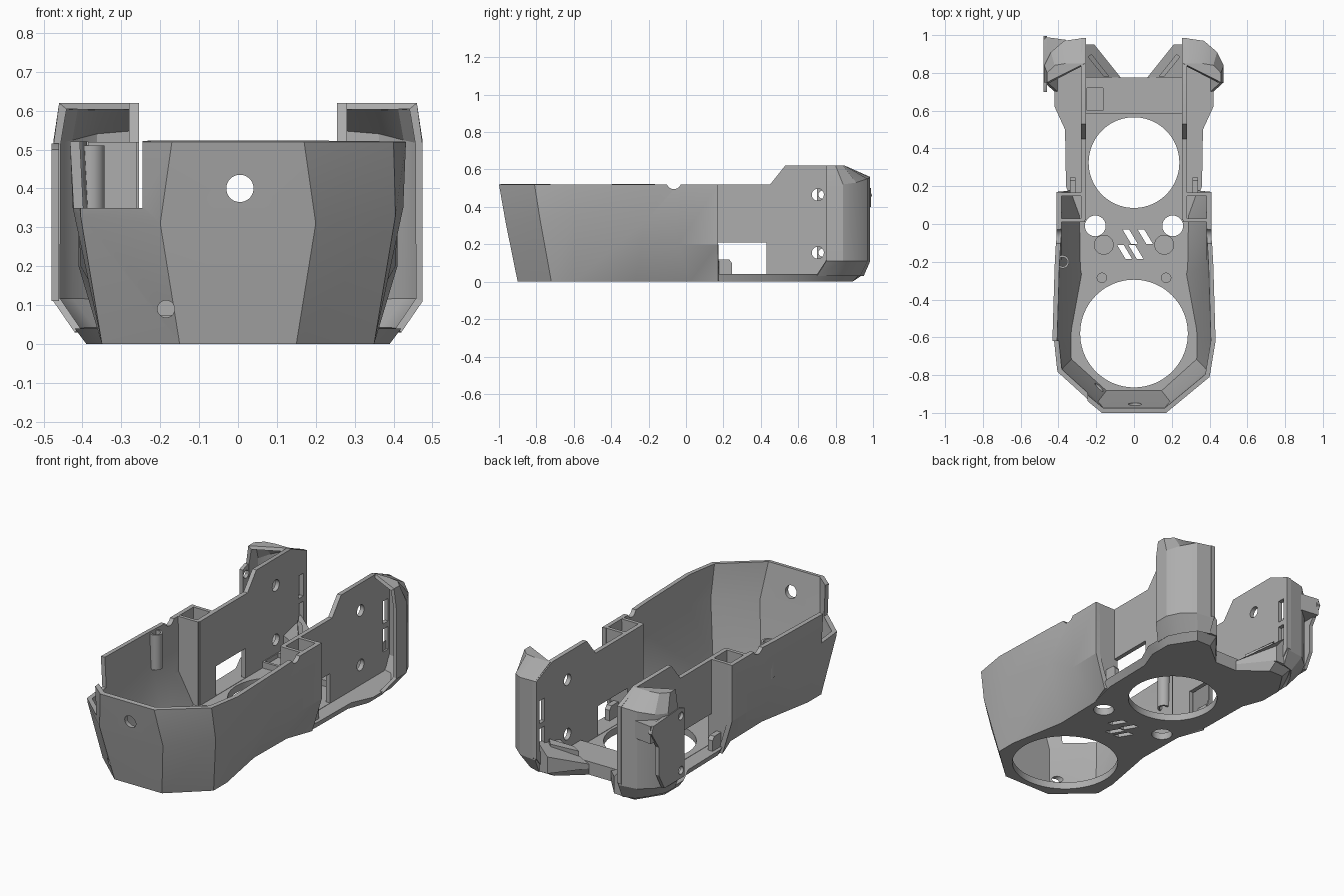
import bpy, bmesh, math
from mathutils import Matrix, Vector

cube = bpy.data.objects.get("Cube")
if cube:
    bpy.data.objects.remove(cube, do_unlink=True)

grey = bpy.data.materials.new("plain_grey")
grey.use_nodes = True
COLOUR = (0.42, 0.42, 0.42, 1)
grey.diffuse_color = COLOUR
grey.node_tree.nodes["Principled BSDF"].inputs["Base Color"].default_value = COLOUR


def finish(name, bm, side=1, solve=True):
    """Turn a bmesh into an object, mirrored in x when side is -1."""
    if solve:
        bmesh.ops.recalc_face_normals(bm, faces=bm.faces)
    if side < 0:
        bmesh.ops.scale(bm, vec=(-1, 1, 1), verts=bm.verts)
        bmesh.ops.reverse_faces(bm, faces=bm.faces)
    mesh = bpy.data.meshes.new(name)
    bm.to_mesh(mesh)
    bm.free()
    mesh.materials.append(grey)
    ob = bpy.data.objects.new(name, mesh)
    bpy.context.collection.objects.link(ob)
    return ob


def loft(name, rings, closed=True, side=1, cap_top=False, facets=False):
    """Skin matching rings; facets splits each quad symmetrically into triangles."""
    bm = bmesh.new()
    rows = [[bm.verts.new(p) for p in ring] for ring in rings]
    n = len(rows[0])
    for a, b in zip(rows, rows[1:]):
        for i in range(n if closed else n - 1):
            j = (i + 1) % n
            if not facets:
                bm.faces.new((a[i], a[j], b[j], b[i]))
            elif i < n // 2:
                bm.faces.new((a[i], a[j], b[i]))
                bm.faces.new((a[j], b[j], b[i]))
            else:
                bm.faces.new((a[i], a[j], b[j]))
                bm.faces.new((a[i], b[j], b[i]))
    if closed:
        bm.faces.new(rows[0][::-1])
    if closed or cap_top:
        bm.faces.new(rows[-1])
    return finish(name, bm, side, closed)


def ring(points, z):
    return [(x, y, z) for x, y in points]


def prism(name, points, z0, z1, side=1):
    return loft(name, [ring(points, z0), ring(points, z1)], side=side)


def side_plate(name, profile, x0, x1, side=1):
    """Extrude a y-z profile across x."""
    return loft(name, [[(x, y, z) for y, z in profile] for x in (x0, x1)], side=side)


def cross_plate(name, profile, y0, y1, side=1):
    """Extrude an x-z profile across y."""
    return loft(name, [[(x, y, z) for x, z in profile] for y in (y0, y1)], side=side)


def box(name, x0, x1, y0, y1, z0, z1, side=1):
    return prism(name, [(x0, y0), (x1, y0), (x1, y1), (x0, y1)], z0, z1, side)


def rod(name, centre, radius, depth, axis="Z", n=48):
    bm = bmesh.new()
    turn = {"X": Matrix.Rotation(math.pi / 2, 4, "Y"),
            "Y": Matrix.Rotation(math.pi / 2, 4, "X"), "Z": Matrix()}[axis]
    bmesh.ops.create_cone(bm, cap_ends=True, segments=n, radius1=radius, radius2=radius,
                          depth=depth, matrix=Matrix.Translation(Vector(centre)) @ turn)
    return finish(name, bm)


def apply(ob, mod):
    bpy.context.view_layer.objects.active = ob
    bpy.ops.object.modifier_apply(modifier=mod.name)


def cut(ob, *cutters):
    for c in cutters:
        mod = ob.modifiers.new("cut", "BOOLEAN")
        mod.operation, mod.solver, mod.object = "DIFFERENCE", "EXACT", c
        apply(ob, mod)
        bpy.data.objects.remove(c, do_unlink=True)


def thicken(ob, t):
    mod = ob.modifiers.new("wall", "SOLIDIFY")
    mod.thickness, mod.offset, mod.use_even_offset = t, -1, True
    apply(ob, mod)


def both(half):
    """Complete a right half outline, running front to back, on the left."""
    return [(-p[0], *p[1:]) for p in reversed(half)] + half


# Floor, with a flared rear skirt
front = [(.15, -.9), (.35, -.72), (.35, -.6), (.29, -.27), (.295, .02)]
low = front + [(.34, .2), (.345, .5), (.39, .62), (.39, .75), (.30, .89), (.21, .89), (.07, .775)]
high = front + [(.36, .2), (.365, .5), (.42, .62), (.42, .75), (.33, .93), (.21, .95), (.07, .775)]
floor = loft("floor", [ring(both(low), 0), ring(both(high), .04)])
cut(floor, rod("cut", (0, -.58, 0), .285, 1, n=80), rod("cut", (0, .325, 0), .24, 1, n=80))
for s in (-1, 1):
    cut(floor, rod("cut", (s * .205, -.01, 0), .055, 1), rod("cut", (s * .16, -.11, .05), .05, .04),
        rod("cut", (s * .17, -.285, .05), .025, .04))
# Slanted vents
for x, y in ((-.06, -.03), (.02, -.03), (-.09, -.11), (-.03, -.11)):
    cut(floor, prism("cut", [(x, y), (x + .035, y), (x + .08, y - .075), (x + .045, y - .075)], -.1, .2))

# Faceted front bowl
mid = [(.2, -.963, .31), (.405, -.78, .33), (.425, -.6, .35), (.41, -.22, .32),
       (.405, -.04, .2), (.41, .17, .2)]
rim = [(.17, -1), (.40, -.81), (.432, -.62), (.42, -.22), (.41, -.04), (.41, .17)]
bowl = loft("front_bowl", [ring(both(front + [(.35, .17)]), 0), both(mid), ring(both(rim), .52)],
            False, facets=True)
thicken(bowl, .025)
cut(bowl, rod("cut", (.005, -.98, .4), .035, .3, "Y"), rod("cut", (-.185, -.9, .09), .022, .3, "Y"),
    rod("cut", (0, -.065, .535), .04, 2, "X"), box("cut", -.6, -.245, -.96, -.62, .35, .7))

# Cable channel in the bowl wall
channel = rod("cable_channel", (-.378, -.2, .41), .035, .2)
cut(channel, rod("cut", (-.378, -.2, .41), .024, .5))

plate_profile = [(.02, 0), (.02, .52), (.45, .52), (.53, .62), (.84, .62), (.985, .56),
                 (.985, .12), (.89, 0)]
# Guard outlines, with the height of the sloping shoulder as third value
outer = [(.475, .75, .51), (.475, .84, .52), (.44, .91, .53), (.37, .97, .55), (.262, .985, .56)]
wall = [p[:2] for p in outer]
foot = [(.42, .70), (.42, .78), (.38, .86), (.33, .93), (.262, .95)]
top = [(.46, .75), (.46, .80), (.42, .84), (.36, .85), (.262, .85)]

for s, tag in ((1, "left"), (-1, "right")):
    # Upright side plate
    plate = side_plate(tag + "_side_plate", plate_profile, .255, .28, s)
    cut(plate, box("cut", .2, .4, .165, .43, .042, .21, s))
    for z in (.155, .465):
        cut(plate, rod("cut", (s * .27, .705, z), .032, .2, "X"))
    for z0, z1 in ((.15, .28), (.31, .44)):
        cut(plate, box("cut", .2, .35, .91, .955, z0, z1, s))

    # Curved rear guard
    guard = loft(tag + "_rear_guard", [ring(foot, .03), ring(wall, .11), outer, ring(top, .62)],
                 False, s, True)
    thicken(guard, .018)

    # Open pocket where bowl and plate meet, following the bowl's slope
    cross_plate(tag + "_pocket_front", [(.26, .03), (.30, .03), (.395, .23), (.40, .52), (.26, .52)],
                .01, .03, s)
    cross_plate(tag + "_pocket_back", [(.275, .03), (.35, .03), (.40, .2), (.405, .52), (.275, .52)],
                .148, .168, s)

    # Small tab on the skirt, rounded at the back
    side_plate(tag + "_skirt_tab", [(.165, .03), (.165, .12), (.23, .12), (.245, .1), (.245, .03)],
               .31, .34, s)

    # Sloping rear bumper wedge with a diagonal rib
    base = [(.07, .775), (.21, .95), (.27, .95), (.27, .775)]
    loft(tag + "_bumper", [ring(base, .035),
         [(x, y, z) for (x, y), z in zip(base, (.06, .13, .2, .16))]], side=s)
    rib = [(.13, .78), (.225, .90), (.245, .885), (.16, .78)]
    loft(tag + "_bumper_rib", [ring(rib, .05),
         [(x, y, z) for (x, y), z in zip(rib, (.12, .18, .2, .14))]], side=s)

# Raised crossbar at the rear, with a square recess
bar = box("rear_crossbar", -.26, .26, .585, .775, .03, .075)
cut(bar, box("cut", -.25, -.165, .6, .72, .05, .2))

# Flat outer mounting plate on one side
mount = side_plate("mounting_plate", [(.70, .11), (.70, .5), (.74, .515), (.98, .5), (.995, .46),
                   (.93, .36), (.93, .2), (.88, .11)], .46, .48, -1)
for z in (.155, .465):
    cut(mount, rod("cut", (-.47, .73, z), .022, .2, "X", 24))
prism("mounting_bridge", [(.47, .99), (.36, .975), (.44, .89), (.47, .84)], .4, .5, -1)

# Sharp edges stay crisp, gentle bends are smooth
bpy.ops.object.select_all(action="DESELECT")
for ob in bpy.context.collection.objects:
    if ob.type == "MESH":
        ob.select_set(True)
        bpy.context.view_layer.objects.active = ob
bpy.ops.object.shade_smooth_by_angle(angle=math.radians(25))
